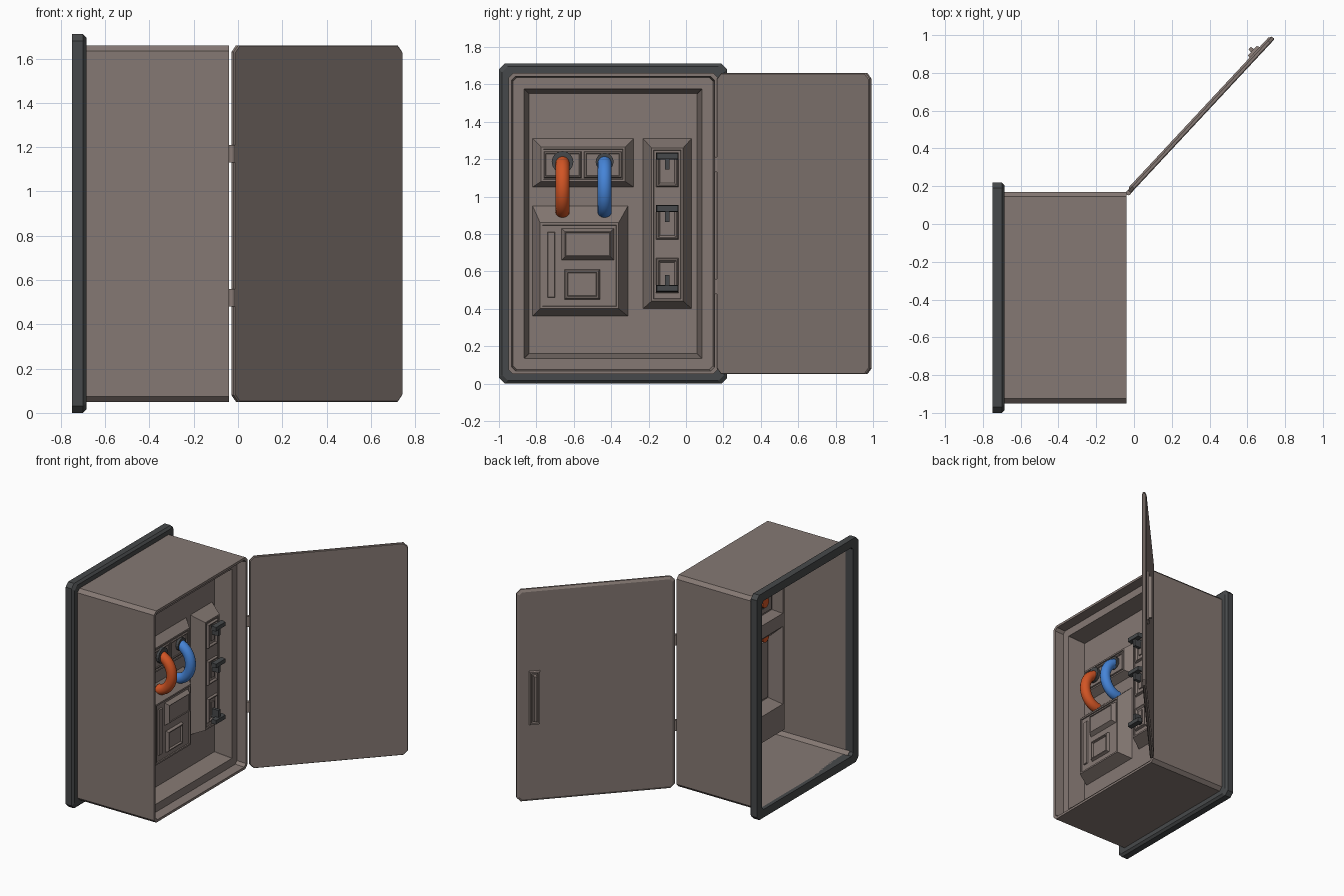
import bpy, bmesh, math
from mathutils import Vector

if "Cube" in bpy.data.objects:
    bpy.data.objects.remove(bpy.data.objects["Cube"])


def material(name, rgb):
    m = bpy.data.materials.new(name)
    m.diffuse_color = (*rgb, 1)
    m.use_nodes = True
    m.node_tree.nodes["Principled BSDF"].inputs["Base Color"].default_value = m.diffuse_color
    return m


BODY = material("warm_grey", (0.235, 0.19, 0.172))
DARK = material("charcoal", (0.062, 0.066, 0.069))
ORANGE = material("orange", (0.64, 0.09, 0.018))
BLUE = material("blue", (0.06, 0.23, 0.68))


def finish(name, bm, mat):
    bmesh.ops.recalc_face_normals(bm, faces=bm.faces)
    me = bpy.data.meshes.new(name)
    bm.to_mesh(me)
    bm.free()
    me.materials.append(mat)
    ob = bpy.data.objects.new(name, me)
    bpy.context.collection.objects.link(ob)
    return ob


def loft(name, rect, rings, mat, start=False, end=True, closed=False):
    """Bridge rectangles in the yz plane; each ring is (x, inset, corner chamfer)
    where inset may be one number or (y0, y1, z0, z1) insets."""
    bm = bmesh.new()
    loops = []
    for x, d, c in rings:
        a, b, e, f = d if isinstance(d, tuple) else (d,) * 4
        y0, y1, z0, z1 = rect[0] + a, rect[1] - b, rect[2] + e, rect[3] - f
        if c:
            pts = [(y0 + c, z0), (y1 - c, z0), (y1, z0 + c), (y1, z1 - c),
                   (y1 - c, z1), (y0 + c, z1), (y0, z1 - c), (y0, z0 + c)]
        else:
            pts = [(y0, z0), (y1, z0), (y1, z1), (y0, z1)]
        loops.append([bm.verts.new((x, y, z)) for y, z in pts])
    pairs = list(zip(loops, loops[1:]))
    if closed:
        pairs.append((loops[-1], loops[0]))
    for p, q in pairs:
        n = len(p)
        for i in range(n):
            bm.faces.new((p[i], p[(i + 1) % n], q[(i + 1) % n], q[i]))
    if start:
        bm.faces.new(loops[0])
    if end and not closed:
        bm.faces.new(loops[-1])
    return finish(name, bm, mat)


def block(name, x0, x1, rect, mat, taper=0.0):
    return loft(name, rect, [(x0, 0, 0), (x1, taper, 0)], mat, start=True)


def cylinder(name, p, q, r, mat, n=16):
    p, q = Vector(p), Vector(q)
    bm = bmesh.new()
    bmesh.ops.create_cone(bm, cap_ends=True, segments=n, radius1=r, radius2=r,
                          depth=(q - p).length)
    rot = (q - p).to_track_quat('Z', 'Y').to_matrix()
    for v in bm.verts:
        v.co = rot @ v.co + (p + q) / 2
    return finish(name, bm, mat)


# rear mounting frame, open in the middle
loft("mounting_frame", (-1.0, 0.22, 0.0, 1.71),
     [(-0.75, 0.062, 0.02), (-0.75, 0.0, 0.03), (-0.70, 0.0, 0.03),
      (-0.685, 0.016, 0.03), (-0.685, 0.062, 0.02)], DARK, closed=True)

# housing: inner wall, outer wall, front rim, ledge and tray walls
loft("housing", (-0.95, 0.17, 0.05, 1.66),
     [(-0.11, 0.012, 0.025), (-0.72, 0.012, 0.025), (-0.72, 0.0, 0.025),
      (-0.04, 0.0, 0.025), (-0.04, 0.018, 0.02), (-0.11, 0.025, 0.02),
      (-0.11, 0.085, 0.001), (-0.24, 0.11, 0.001)], BODY, end=False)

# tray back plate, with an opening behind each hollow module
PX = -0.24
modules = {
    "cable_module": (-0.82, -0.28, 1.05, 1.31),
    "display_module": (-0.82, -0.31, 0.36, 0.95),
    "switch_module": (-0.23, 0.03, 0.40, 1.31),
}
ys = sorted({-0.84, 0.06} | {v for r in modules.values() for v in r[:2]})
zs = sorted({0.16, 1.55} | {v for r in modules.values() for v in r[2:]})
bm = bmesh.new()
for ya, yb in zip(ys, ys[1:]):
    for za, zb in zip(zs, zs[1:]):
        cy, cz = (ya + yb) / 2, (za + zb) / 2
        if any(r[0] < cy < r[1] and r[2] < cz < r[3] for r in modules.values()):
            continue
        bm.faces.new([bm.verts.new((PX, y, z)) for y, z in
                      ((ya, za), (yb, za), (yb, zb), (ya, zb))])
bmesh.ops.remove_doubles(bm, verts=bm.verts, dist=1e-5)
finish("tray_plate", bm, BODY)

# tapered modules with a shallow inset front
fronts = {"cable_module": (-0.18, (0.045, 0.045, 0.03, 0.045)),
          "display_module": (-0.145, (0.04, 0.05, 0.04, 0.09)),
          "switch_module": (-0.145, (0.045, 0.045, 0.04, 0.05))}
for name, (fx, d) in fronts.items():
    loft(name, modules[name],
         [(PX, 0, 0), (fx, d, 0), (fx, tuple(v + 0.012 for v in d), 0),
          (fx - 0.008, tuple(v + 0.014 for v in d), 0)], BODY)

# cable sockets: framed cells, dark collars and looping cables
for name, y, cy, r, mat in (("orange", -0.66, -0.66, 0.058, ORANGE),
                            ("blue", -0.435, -0.445, 0.048, BLUE)):
    loft(name + "_socket_cell", (cy - 0.10, cy + 0.10, 1.10, 1.24),
         [(-0.188, 0, 0), (-0.18, 0.003, 0), (-0.18, 0.010, 0), (-0.186, 0.012, 0)], BODY)
    cylinder(name + "_collar", (-0.19, y, 1.185), (-0.165, y, 1.185), r, DARK)
    bm = bmesh.new()
    prev, first = None, None
    for i in range(21):
        t = math.pi * i / 20
        mid = Vector((-0.21 + 0.115 * math.sin(t), y, 1.052 + 0.132 * math.cos(t)))
        nrm = Vector((0.132 * math.sin(t), 0, 0.115 * math.cos(t))).normalized()
        ring = []
        for k in range(16):
            a = math.tau * k / 16
            off = nrm * math.cos(a) + Vector((0, 1, 0)) * math.sin(a)
            ring.append(bm.verts.new(mid + off * 0.038))
        if prev:
            for k in range(16):
                bm.faces.new((prev[k], prev[(k + 1) % 16], ring[(k + 1) % 16], ring[k]))
        else:
            first = ring
        prev = ring
    bm.faces.new(first)
    bm.faces.new(prev)
    cable = finish(name + "_cable", bm, mat)
    bpy.context.view_layer.objects.active = cable
    cable.select_set(True)
    bpy.ops.object.shade_smooth_by_angle(angle=math.radians(40))
    cable.select_set(False)

# display module details
FX = -0.153
block("side_strip", FX, FX + 0.01, (-0.74, -0.70, 0.46, 0.81), BODY, 0.003)
loft("upper_screen", (-0.665, -0.385, 0.66, 0.83),
     [(FX, 0, 0), (FX + 0.03, 0.018, 0), (FX + 0.03, 0.022, 0), (FX + 0.024, 0.024, 0)], BODY)
loft("lower_button", (-0.65, -0.46, 0.45, 0.61),
     [(FX, 0, 0), (FX + 0.02, 0.008, 0), (FX + 0.02, 0.016, 0), (FX + 0.006, 0.02, 0)], BODY)

# three toggle switches, the last one thrown down
for i, (zc, s) in enumerate(((1.145, 1), (0.865, 1), (0.58, -1)), 1):
    tag = "switch_%d_" % i
    loft(tag + "plate", (-0.16, -0.04, zc - 0.095, zc + 0.09),
         [(FX, 0, 0), (FX + 0.016, 0.005, 0), (FX + 0.016, 0.012, 0),
          (FX + 0.004, 0.022, 0)], BODY)
    block(tag + "slot", FX + 0.003, FX + 0.012, (-0.118, -0.082, zc - 0.05, zc + 0.05), BODY)
    lo, hi = sorted((zc, zc + s * 0.065))
    block(tag + "stem", FX + 0.006, -0.085, (-0.112, -0.088, lo, hi), DARK)
    lo, hi = sorted((zc + s * 0.052, zc + s * 0.09))
    block(tag + "bar", -0.11, -0.075, (-0.16, -0.04, lo, hi), DARK, 0.004)

# open door with chamfered outer edge, and its handle (local -x is outside)
door = [loft("door", (0.005, 1.12, 0.05, 1.66),
             [(0.015, 0.004, 0.03), (0.010, 0.0, 0.03), (-0.004, 0.0, 0.03),
              (-0.015, 0.018, 0.02)], BODY, start=True),
        loft("handle_plate", (0.955, 1.035, 0.63, 1.04),
             [(-0.013, 0, 0), (-0.03, 0.006, 0), (-0.03, 0.016, 0), (-0.018, 0.02, 0)], BODY),
        block("handle_grip", -0.016, -0.05, (0.982, 1.008, 0.66, 1.01), BODY, 0.004)]
for ob in door:
    ob.location = (-0.03, 0.17, 0)
    ob.rotation_euler.z = math.radians(47 - 90)

# hinge barrels
for name, z in (("lower_hinge", 0.52), ("upper_hinge", 1.17)):
    cylinder(name, (-0.028, 0.166, z - 0.04), (-0.028, 0.166, z + 0.04), 0.014, BODY, 12)
